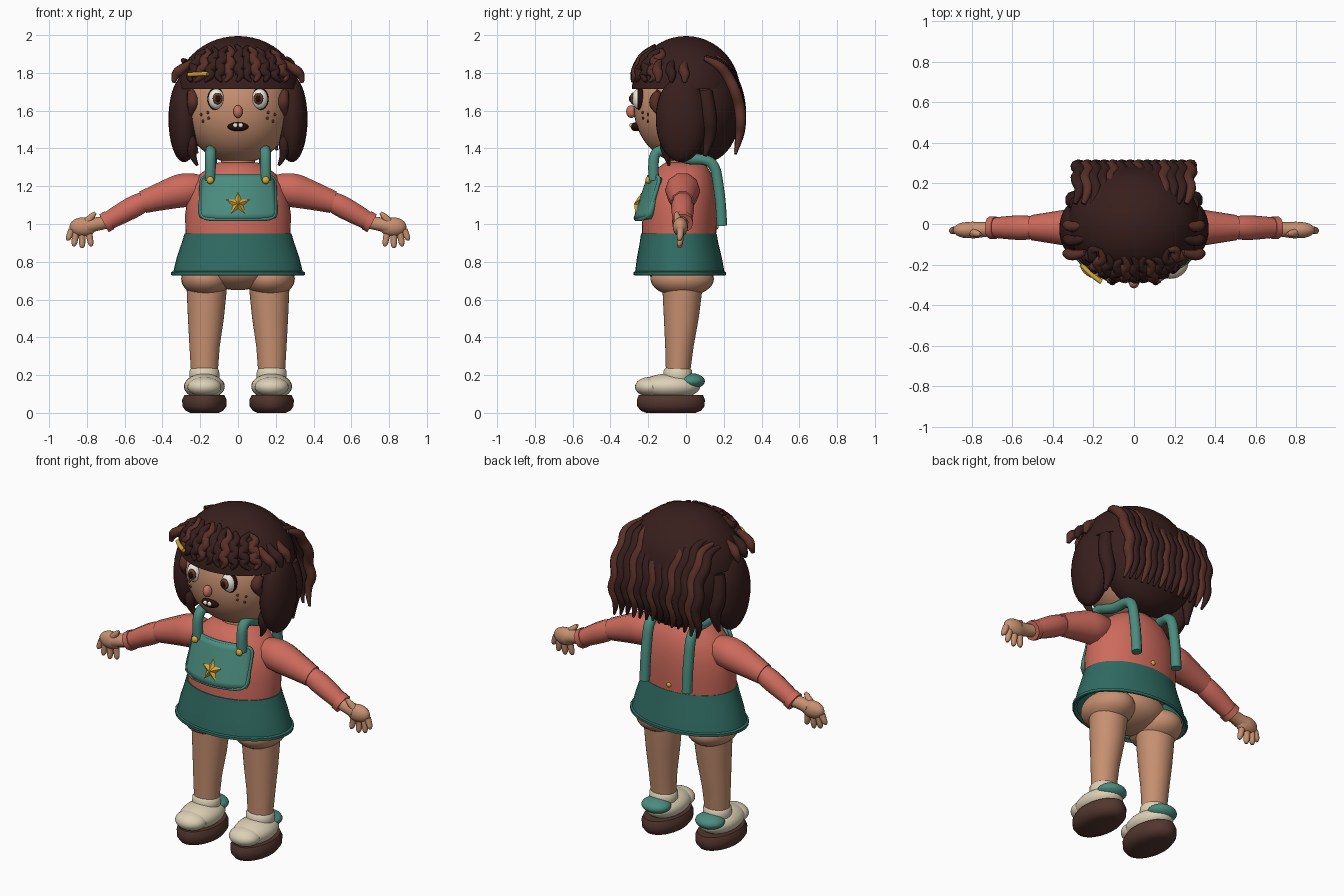
import bpy, bmesh, random
from math import sin, cos, pi, sqrt
from mathutils import Vector

if "Cube" in bpy.data.objects:
    bpy.data.objects.remove(bpy.data.objects["Cube"])
random.seed(3)

def mat(name, h):
    m = bpy.data.materials.new(name)
    rgb = [(int(h[i:i + 2], 16) / 255) ** 2.2 for i in (0, 2, 4)]
    m.diffuse_color = (*rgb, 1)
    m.use_nodes = True
    m.node_tree.nodes["Principled BSDF"].inputs["Base Color"].default_value = m.diffuse_color
    return m

SKIN, HAIR, LOCK = mat("skin", "C68F70"), mat("hair", "3A2422"), mat("lock", "5A332C")
SHIRT, TEAL, BIB = mat("shirt", "CC6A5C"), mat("skirt", "336B62"), mat("bib", "4C8B7E")
CREAM, SOLE, GOLD = mat("cream", "DCCFB4"), mat("sole", "543932"), mat("gold", "D9A73A")
WHITE, DARK, NOSE, IRIS = mat("white", "ECEAE4"), mat("dark", "2A1614"), mat("nose", "C47560"), mat("iris", "6A4026")

def finish(name, bm, m, smooth=True):
    me = bpy.data.meshes.new(name)
    bmesh.ops.recalc_face_normals(bm, faces=bm.faces)
    bm.to_mesh(me)
    bm.free()
    ob = bpy.data.objects.new(name, me)
    bpy.context.collection.objects.link(ob)
    me.materials.append(m)
    if smooth:
        bpy.context.view_layer.objects.active = ob
        bpy.ops.object.select_all(action='DESELECT')
        ob.select_set(True)
        bpy.ops.object.shade_smooth_by_angle(angle=0.7)
    return ob

def ball(name, c, r, m, seg=28, floor=None):
    bm = bmesh.new()
    bmesh.ops.create_uvsphere(bm, u_segments=seg, v_segments=seg * 2 // 3, radius=1)
    for v in bm.verts:
        v.co = Vector([c[i] + v.co[i] * r[i] for i in range(3)])
        if floor and v.co.z < floor:
            v.co.z = floor
    return finish(name, bm, m)

def loft(name, rings, m, caps=(True, True), n=40):
    """rings: (z, cx, cy, rx, ry)"""
    bm = bmesh.new()
    R = [[bm.verts.new((cx + rx * cos(2 * pi * i / n), cy + ry * sin(2 * pi * i / n), z)) for i in range(n)]
         for z, cx, cy, rx, ry in rings]
    for a, b in zip(R, R[1:]):
        for i in range(n):
            bm.faces.new((a[i], a[(i + 1) % n], b[(i + 1) % n], b[i]))
    if caps[0]:
        bm.faces.new(R[0])
    if caps[1]:
        bm.faces.new(R[-1])
    return finish(name, bm, m)

def tube(name, pts, rad, m, cyclic=False):
    cu = bpy.data.curves.new(name, 'CURVE')
    cu.dimensions, cu.bevel_depth, cu.bevel_resolution, cu.use_fill_caps = '3D', 1, 3, True
    cu.resolution_u = 4
    s = cu.splines.new('NURBS')
    s.points.add(len(pts) - 1)
    for i, (p, q) in enumerate(zip(s.points, pts)):
        p.co = (*q, 1)
        p.radius = rad[i] if isinstance(rad, (list, tuple)) else rad
    s.use_cyclic_u, s.use_endpoint_u = cyclic, not cyclic
    s.order_u = min(3, len(pts))
    tmp = bpy.data.objects.new(name, cu)
    bpy.context.collection.objects.link(tmp)
    bpy.context.view_layer.update()
    me = bpy.data.meshes.new_from_object(tmp.evaluated_get(bpy.context.evaluated_depsgraph_get()))
    bpy.data.objects.remove(tmp)
    bm = bmesh.new()
    bm.from_mesh(me)
    return finish(name, bm, m)

# body, skirt, shirt, head
ball("pelvis", (0, -.03, .76), (.2, .17, .11), SKIN)
loft("skirt", [(.74, 0, -.033, .325, .225), (.727, 0, -.033, .345, .237), (.73, 0, -.033, .355, .244),
               (.745, 0, -.033, .355, .244), (.75, 0, -.033, .342, .236), (.82, 0, -.035, .325, .225),
               (.9, 0, -.037, .298, .208), (.95, 0, -.038, .283, .2)], TEAL, (False, True))
loft("shirt", [(.93, 0, -.037, .278, .196), (1.05, 0, -.033, .28, .198), (1.13, 0, -.03, .268, .193),
               (1.2, 0, -.025, .245, .18), (1.26, 0, -.02, .205, .157), (1.3, 0, -.015, .155, .13),
               (1.325, 0, -.01, .105, .1)], SHIRT)
loft("neck", [(1.28, 0, -.01, .09, .085), (1.42, 0, 0, .09, .085)], SKIN)
H, HR = Vector((0, 0, 1.62)), Vector((.29, .277, .3))
ball("head", H, HR, SKIN, 40)
face_y = lambda x, z: -HR.y * sqrt(max(0, 1 - (x / HR.x) ** 2 - ((z - H.z) / HR.z) ** 2))

# face
ball("nose", (0, -.29, 1.595), (.025, .027, .034), NOSE, 16)
ball("mouth", (0, -.265, 1.515), (.055, .028, .024), DARK, 20)
for s in (-1, 1):
    ball("tooth", (s * .014, -.29, 1.523), (.013, .009, .013), WHITE, 12)
    ball("eye_rim", (s * .115, -.243, 1.662), (.047, .03, .06), DARK, 24)
    ball("eye_white", (s * .115, -.25, 1.662), (.042, .036, .054), WHITE, 24)
    ball("iris", (s * .108, -.282, 1.664), (.026, .014, .031), IRIS, 16)
    ball("pupil", (s * .107, -.292, 1.664), (.014, .01, .018), DARK, 12)
    for x, z in ((.16, 1.59), (.195, 1.58), (.155, 1.56), (.185, 1.545)):
        ball("freckle", (s * x, face_y(x, z), z), (.008, .006, .008), LOCK, 8)
    tube("sideburn", [(s * .25, -.14, 1.7), (s * .235, -.165, 1.66), (s * .24, -.16, 1.62), (s * .25, -.13, 1.57)],
         [.02, .035, .03, .008], LOCK)

# hair masses
C, CR = Vector((0, 0, 1.7)), Vector((.325, .287, .295))
ball("hair_cap", C, CR, HAIR, 40, floor=1.715)
ball("hair_back", (0, .1, 1.625), (.3, .195, .3), HAIR, 36)
for s in (-1, 1):
    ball("hair_side", (s * .285, -.025, 1.555), (.083, .135, .228), HAIR)
    tube("front_tail", [(s * .27, -.09, 1.5), (s * .235, -.12, 1.43), (s * .25, -.1, 1.37), (s * .215, -.09, 1.31)],
         [.02, .028, .024, .007], HAIR)
    tube("back_tail", [(s * .28, .1, 1.7), (s * .31, .12, 1.58), (s * .27, .13, 1.46), (s * .29, .1, 1.36)],
         [.04, .045, .035, .01], HAIR)
    # short curls sticking out at the temples
    for k in range(3):
        y = -.14 + k * .07
        tube("temple_curl", [(s * .24, y, 1.86), (s * .3, y - .02, 1.82), (s * .335, y, 1.79), (s * .34, y - .01, 1.75)],
             [.015, .028, .026, .01], (LOCK, HAIR)[k % 2])

# wavy fringe lying on the cap
for k in range(11):
    x0 = -.25 + .05 * k
    if k == 5:
        x0 += .01
    pts = []
    for j in range(7):
        t = j / 6
        z = 1.945 - .1 * abs(x0) - t * (.19 - .1 * abs(x0))
        x = x0 * (.75 + .3 * t) + .018 * (1 if j % 2 else -1) * (1 if k % 3 else -1)
        q = max(0, 1 - (x / CR.x) ** 2 - ((z - C.z) / CR.z) ** 2)
        pts.append((x, -CR.y * sqrt(q) - (.002 if abs(x0) < .08 else .012), z))
    tube("fringe_lock", pts, [.01, .022, .027, .027, .025, .022, .008], (HAIR, LOCK, HAIR)[k % 3])

# sheet of wavy locks down the back
for k in range(14):
    x0 = -.275 + .55 * k / 13
    prof = [(.1, 1.9), (.17, 1.88), (.225, 1.81), (.262, 1.73), (.285, 1.65), (.292, 1.57), (.284, 1.49), (.262, 1.4)]
    edge = .03 * (abs(x0) / .275) ** 2
    pts = [(x0 + .017 * (1 if j % 2 else -1), y, z - edge + random.uniform(-.006, .006)) for j, (y, z) in enumerate(prof)]
    tube("back_lock", pts, [.012, .026, .029, .03, .03, .028, .022, .007], LOCK if k % 3 == 1 else HAIR)
tube("hair_clip", [(-.26, -.2, 1.79), (-.21, -.255, 1.795), (-.16, -.285, 1.795)], .012, GOLD)

# bib with piping and star
bib_y = lambda x, z: -.262 + (z - 1.03) * .32 + 1.7 * x * x
bm = bmesh.new()
bmesh.ops.create_grid(bm, x_segments=14, y_segments=8, size=1)
for v in bm.verts:
    u, w = v.co.x, v.co.y
    x = u * (.198 - .012 * w) * (1 - .06 * abs(w) ** 6)
    z = 1.14 + w * .115 * (1 - .06 * abs(u) ** 6)
    v.co = (x, bib_y(x, z), z)
bib = finish("bib", bm, BIB)
sol = bib.modifiers.new("thickness", 'SOLIDIFY')
sol.thickness, sol.offset = .03, 0
edge = []
for i in range(40):
    a = 2 * pi * i / 40
    sx, sz = cos(a), sin(a)
    x = .196 * (1 if sx > 0 else -1) * abs(sx) ** .25
    z = 1.14 + .115 * (1 if sz > 0 else -1) * abs(sz) ** .25
    edge.append((x, bib_y(x, z) - .008, z))
tube("bib_piping", edge, .01, BIB, cyclic=True)
bm = bmesh.new()
ring = []
for i in range(10):
    r, a = (.066, .029)[i % 2], pi / 2 + i * pi / 5
    z = 1.108 + r * sin(a)
    ring.append(bm.verts.new((r * cos(a), bib_y(0, z) - .014, z)))
for y in (-.275, -.235):
    mid = bm.verts.new((0, y, 1.108))
    for i in range(10):
        bm.faces.new((ring[i], ring[(i + 1) % 10], mid))
finish("star", bm, GOLD, False)
ball("back_button", (0, .162, .985), (.014, .01, .014), GOLD, 12)

for s in (-1, 1):
    # straps
    tube("strap", [(s * .147, -.17, 1.23), (s * .147, -.175, 1.31), (s * .145, -.165, 1.38), (s * .145, -.11, 1.395),
                   (s * .145, 0, 1.34), (s * .14, .1, 1.345), (s * .14, .155, 1.31), (s * .14, .172, 1.2),
                   (s * .14, .185, 1.1), (s * .14, .19, .99)], .029, BIB)
    ball("strap_button", (s * .147, -.2, 1.232), (.02, .015, .02), GOLD, 14)
    # sleeves and cuff
    ay = -.018
    tube("upper_sleeve", [(s * .2, ay, 1.19), (s * .27, ay, 1.185), (s * .38, ay, 1.155), (s * .505, ay, 1.115)],
         [.075, .1, .082, .062], SHIRT)
    tube("lower_sleeve", [(s * .495, ay, 1.12), (s * .53, ay, 1.103), (s * .61, ay, 1.06), (s * .69, ay, 1.015)],
         [.054, .062, .059, .05], SHIRT)
    tube("cuff", [(s * .68, ay, 1.02), (s * .71, ay, 1.004)], .056, SHIRT)
    # hand
    hy = -.03
    tube("wrist", [(s * .69, hy + .01, 1.01), (s * .75, hy, 1.0), (s * .8, hy, .99)], [.035, .037, .042], SKIN)
    ball("palm", (s * .82, hy, .985), (.072, .04, .05), SKIN, 20)
    for x, z, dx, L in ((.79, .955, -.012, .065), (.825, .95, 0, .07), (.858, .955, .01, .065), (.88, .97, .02, .05)):
        tube("finger", [(s * x, hy, z), (s * (x + dx / 2), hy, z - L / 2), (s * (x + dx), hy - .005, z - L),
                        (s * (x + dx), hy - .005, z - L - .008)], [.019, .018, .015, .006], SKIN)
    tube("thumb", [(s * .8, hy - .01, 1.01), (s * .77, hy - .02, 1.045), (s * .755, hy - .02, 1.06)],
         [.022, .018, .008], SKIN)
    # leg
    ball("thigh", (s * .168, -.02, .71), (.133, .168, .095), SKIN)
    loft("leg", [(.2, s * .178, -.043, .07, .063), (.35, s * .177, -.035, .08, .075),
                 (.5, s * .17, -.025, .095, .092), (.68, s * .165, -.018, .108, .108)], SKIN)
    # shoe
    fx = s * .178
    loft("sole", [(0, fx, -.08, .075, .13), (.012, fx, -.08, .1, .16), (.035, fx, -.08, .116, .178),
                  (.07, fx, -.08, .118, .18), (.095, fx, -.08, .105, .17)], SOLE)
    ball("shoe_upper", (fx, -.085, .14), (.108, .16, .068), CREAM)
    ball("toe_cap", (fx, -.19, .138), (.09, .08, .052), CREAM)
    ball("heel_patch", (fx, .025, .168), (.085, .075, .042), BIB)
    loft("sock", [(.17, fx, -.043, .075, .075), (.195, fx, -.043, .08, .077), (.225, fx, -.043, .078, .075),
                  (.237, fx, -.043, .068, .065)], CREAM)
